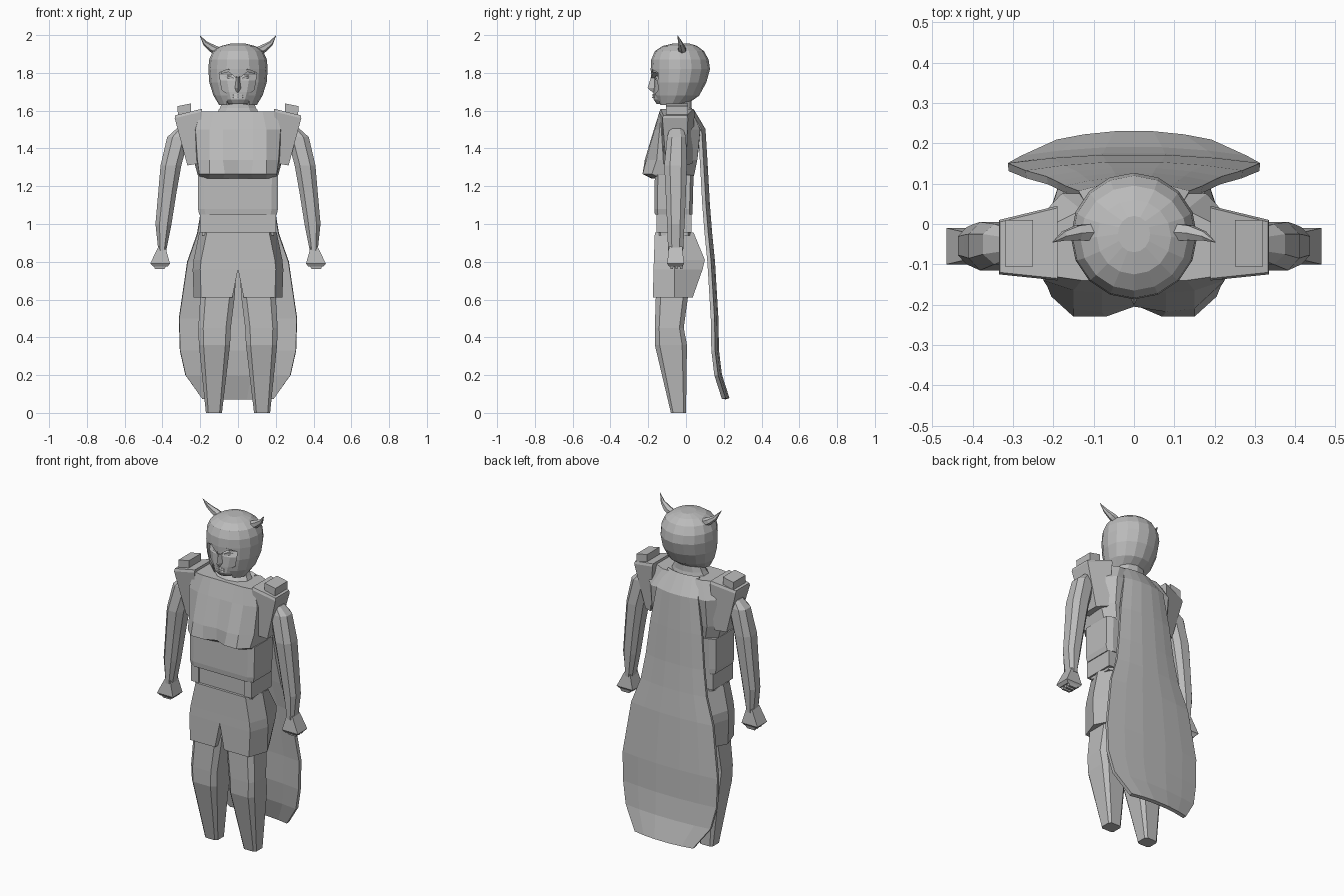
import bpy, bmesh, math
from mathutils import Vector

grey = bpy.data.materials.new("plain grey")
grey.diffuse_color = (0.5, 0.5, 0.5, 1)


def loft(name, rings, mirror=False):
    """Skin a stack of equal-length point rings, capped; optionally add the mirrored twin."""
    bm = bmesh.new()
    for s in ((1, -1) if mirror else (1,)):
        vs = [[bm.verts.new((s * p[0], p[1], p[2])) for p in r] for r in rings]
        n = len(vs[0])
        for a, b in zip(vs, vs[1:]):
            for i in range(n):
                j = (i + 1) % n
                bm.faces.new((a[i], a[j], b[j], b[i]))
        bm.faces.new(vs[0])
        bm.faces.new(vs[-1])
    return finish(name, bm)


def finish(name, bm):
    bmesh.ops.recalc_face_normals(bm, faces=bm.faces)
    me = bpy.data.meshes.new(name)
    bm.to_mesh(me)
    bm.free()
    me.materials.append(grey)
    ob = bpy.data.objects.new(name, me)
    bpy.context.collection.objects.link(ob)
    return ob


def rect(z, x0, x1, y0, y1, c=0.0):
    """Rectangle ring, with corners cut by fraction c."""
    if c == 0:
        return [(x0, y0, z), (x1, y0, z), (x1, y1, z), (x0, y1, z)]
    a, b = c * (x1 - x0), c * (y1 - y0)
    return [(x0 + a, y0, z), (x1 - a, y0, z), (x1, y0 + b, z), (x1, y1 - b, z),
            (x1 - a, y1, z), (x0 + a, y1, z), (x0, y1 - b, z), (x0, y0 + b, z)]


def oval(z, hw, y0, y1, n=16):
    cy, b = (y0 + y1) / 2, (y1 - y0) / 2
    return [(hw * math.sin(2 * math.pi * i / n), cy - b * math.cos(2 * math.pi * i / n), z)
            for i in range(n)]


def symmetric(z, half):
    """Full ring from a half outline running front centre to back centre."""
    return [(x, y, z) for x, y in half] + [(-x, y, z) for x, y in half[-2:0:-1]]


# legs
loft("legs", [rect(z, *r, 0.15) for z, r in (
    (0.0, (0.085, 0.17, -0.08, 0.0)), (0.36, (0.042, 0.207, -0.165, 0.005)),
    (0.45, (0.038, 0.21, -0.165, -0.012)), (0.61, (0.018, 0.2, -0.16, 0.01)),
    (0.8, (0.005, 0.18, -0.15, 0.02)))], True)

# shorts, split at the middle
loft("shorts", [[(xi, -yf, z), (xo - 0.04, -yf, z), (xo, -0.06, z), (xo - 0.05, yb, z), (xi, yb, z)]
                for z, xi, xo, yf, yb in ((0.61, 0.03, 0.235, 0.175, 0.035),
                                          (0.76, 0.0, 0.24, 0.172, 0.088),
                                          (0.81, 0.0, 0.235, 0.17, 0.1),
                                          (0.955, 0.0, 0.205, 0.165, 0.04))], True)

# belt and its side blocks
loft("belt", [rect(z, -0.19, 0.19, -0.15, 0.025, 0.08) for z in (0.94, 1.06)])
loft("belt_blocks", [rect(z, 0.15, 0.2, -0.157, 0.03) for z in (0.955, 1.05)], True)

# waist
loft("waist", [rect(z, -w, w, yf, yb, 0.08) for z, w, yf, yb in (
    (1.05, 0.205, -0.165, 0.035), (1.08, 0.212, -0.168, 0.035), (1.26, 0.213, -0.165, 0.04))])

# chest with breastplate
loft("chest", [symmetric(z, h) for z, h in (
    (1.24, [(0, -.165), (.08, -.18), (.15, -.175), (.2, -.13), (.205, 0), (.15, .035), (0, .035)]),
    (1.265, [(0, -.2), (.07, -.23), (.15, -.23), (.205, -.18), (.215, 0), (.16, .045), (0, .045)]),
    (1.34, [(0, -.205), (.08, -.218), (.15, -.21), (.215, -.155), (.235, 0), (.18, .06), (0, .06)]),
    (1.5, [(0, -.17), (.08, -.17), (.15, -.165), (.225, -.14), (.25, 0), (.18, .075), (0, .08)]),
    (1.595, [(0, -.14), (.08, -.14), (.13, -.14), (.2, -.13), (.2, 0), (.13, .035), (0, .035)]))])

# shoulder pads with blocks on top
loft("shoulder_pads", [
    [(0.21, -0.12, 1.32), (0.268, -0.105, 1.31), (0.268, 0.0, 1.31), (0.21, 0.035, 1.32)],
    [(0.19, -0.14, 1.595), (0.335, -0.125, 1.56), (0.335, 0.01, 1.56), (0.19, 0.045, 1.595)],
    [(0.19, -0.135, 1.61), (0.333, -0.12, 1.575), (0.333, 0.005, 1.575), (0.19, 0.04, 1.61)]], True)
loft("shoulder_blocks", [
    [(0.25, -0.105, 1.58), (0.318, -0.105, 1.565), (0.318, 0.01, 1.565), (0.25, 0.01, 1.58)],
    [(0.25, -0.105, 1.638), (0.32, -0.105, 1.624), (0.32, 0.01, 1.624), (0.25, 0.01, 1.638)]], True)

# arms
loft("arms", [rect(z, *r, 0.25) for z, r in (
    (0.86, (0.38, 0.422, -0.095, -0.015)), (1.0, (0.352, 0.437, -0.1, -0.008)),
    (1.17, (0.325, 0.422, -0.108, 0.0)), (1.31, (0.3, 0.41, -0.115, 0.005)),
    (1.46, (0.26, 0.375, -0.1, 0.0)), (1.505, (0.26, 0.325, -0.085, -0.015)))], True)

# hands and knuckles
loft("hands", [rect(z, *r) for z, r in (
    (0.775, (0.372, 0.45, -0.09, -0.02)), (0.79, (0.36, 0.465, -0.1, -0.01)),
    (0.88, (0.385, 0.422, -0.09, -0.02)))], True)
for k in range(3):
    y = -0.085 + k * 0.025
    loft("knuckle_%d" % (k + 1), [rect(0.762, 0.39, 0.44, y + 0.004, y + 0.016),
                                  rect(0.78, 0.378, 0.446, y, y + 0.02)], True)

# neck
loft("neck", [oval(z, w, a, b, 10) for z, w, a, b in (
    (1.58, 0.12, -0.13, 0.04), (1.615, 0.1, -0.1, 0.03), (1.69, 0.065, -0.09, 0.03))])

# helmet with cut face opening
helmet = loft("helmet", [oval(*r) for r in (
    (1.63, 0.1, -0.15, 0.0), (1.68, 0.13, -0.173, 0.07), (1.75, 0.152, -0.183, 0.108),
    (1.82, 0.157, -0.187, 0.127), (1.87, 0.153, -0.184, 0.12), (1.915, 0.133, -0.165, 0.095),
    (1.942, 0.092, -0.125, 0.06), (1.955, 0.04, -0.07, 0.02))])
outline = [(0, 1.775), (.05, 1.82), (.1, 1.8), (.085, 1.71), (.055, 1.69), (.06, 1.6)]
outline += [(-x, z) for x, z in outline[:0:-1]]
cutter = loft("face_cutter", [[(x, y, z) for x, z in outline] for y in (-0.3, -0.1)])
cutter.hide_render = True
mod = helmet.modifiers.new("opening", 'BOOLEAN')
mod.operation = 'DIFFERENCE'
mod.object = cutter
bpy.context.view_layer.objects.active = helmet
bpy.ops.object.modifier_apply(modifier=mod.name)
bpy.data.objects.remove(cutter)

# face inside the opening
loft("face", [oval(*r, 12) for r in (
    (1.635, 0.05, -0.155, -0.05), (1.66, 0.075, -0.172, -0.04), (1.7, 0.095, -0.172, -0.03),
    (1.76, 0.115, -0.168, -0.02), (1.79, 0.115, -0.15, -0.02), (1.83, 0.115, -0.16, -0.02))])
loft("nose", [[(-w, -0.15, z), (0, y, z), (w, -0.15, z)] for z, w, y in (
    (1.695, 0.018, -0.175), (1.72, 0.024, -0.203), (1.79, 0.012, -0.182))])
loft("brows", [[(x, y, z - .007), (x, y + .03, z - .007), (x, y + .03, z + .007), (x, y, z + .007)]
               for x, y, z in ((0.008, -0.185, 1.78), (0.05, -0.172, 1.812), (0.09, -0.14, 1.802))], True)
loft("eyelids", [[(x, y, z - h), (x, y + .03, z - h), (x, y + .03, z + h), (x, y, z + h)]
                 for x, y, z, h in ((0.02, -0.166, 1.768, .004), (0.045, -0.16, 1.777, .008),
                                    (0.075, -0.135, 1.775, .004))], True)
for part, z in (("upper_lip", 1.684), ("lower_lip", 1.672)):
    loft(part, [oval(z - 0.004, 0.035, -0.18, -0.12, 8), oval(z + 0.004, 0.032, -0.177, -0.12, 8)])

# horns
path = [((0.09, -0.02, 1.905), 0.026), ((0.14, -0.022, 1.932), 0.021),
        ((0.175, -0.03, 1.957), 0.013), ((0.202, -0.045, 1.999), 0.001)]
across = Vector((-0.6, 0, 0.8))
loft("horns", [[Vector(c) + r * (math.cos(a) * across + math.sin(a) * Vector((0, 1, 0)))
                for a in (i * math.pi / 3 for i in range(6))] for c, r in path], True)

# cape
bm = bmesh.new()
rows = []
for z, w, y in ((1.6, .1, .035), (1.5, .135, .095), (1.3, .168, .107), (1.1, .19, .118),
                (.95, .215, .13), (.8, .268, .145), (.5, .312, .163), (.33, .307, .166),
                (.2, .278, .182), (.075, .19, .222)):
    rows.append([bm.verts.new((t * w, y - 0.022 * t * t, z)) for t in (-1, -.65, -.25, .25, .65, 1)])
for a, b in zip(rows, rows[1:]):
    for i in range(5):
        bm.faces.new((a[i], a[i + 1], b[i + 1], b[i]))
cape = finish("cape", bm)
thick = cape.modifiers.new("thickness", 'SOLIDIFY')
thick.thickness = 0.02
thick.offset = 0
